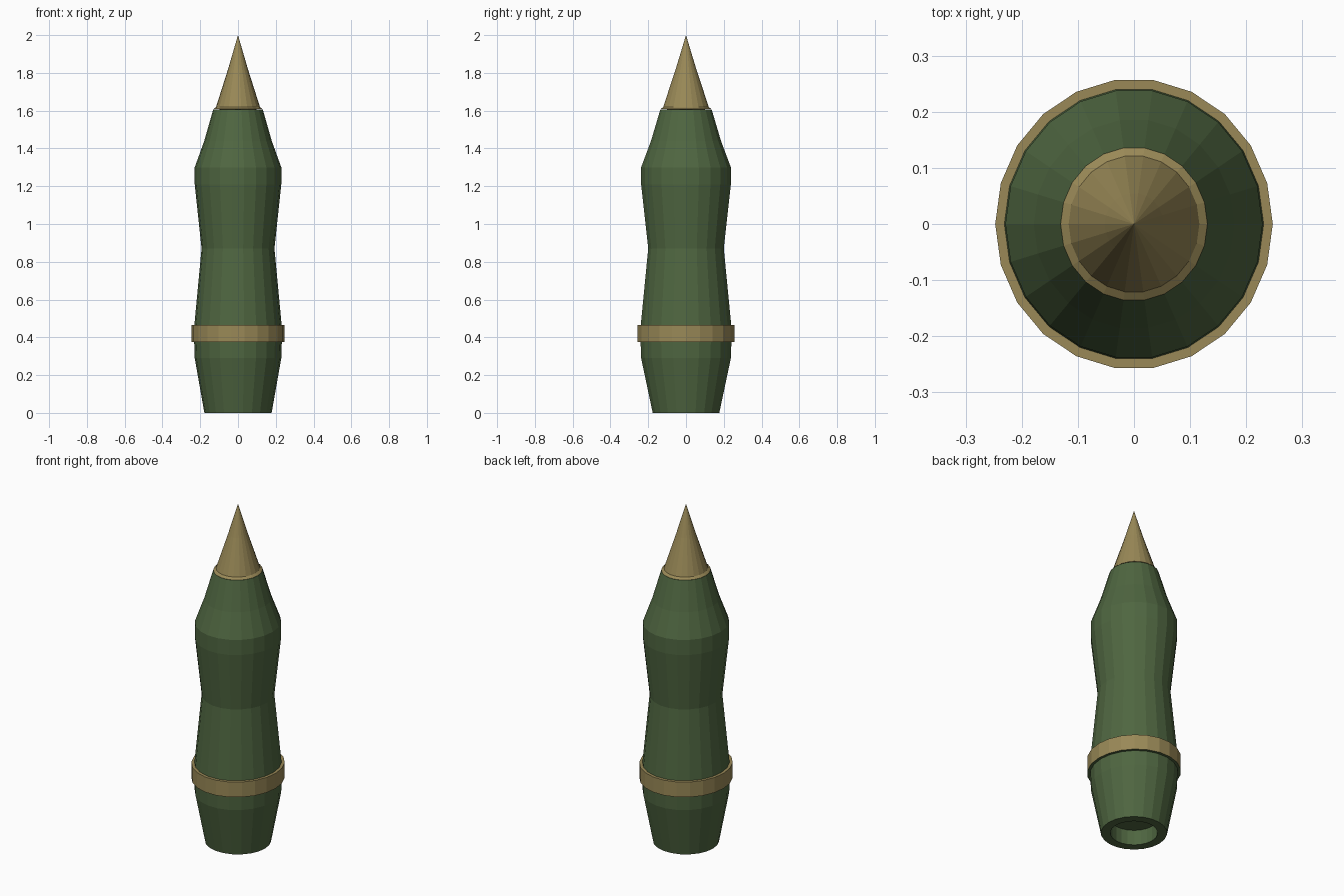
import bpy
import bmesh
from math import cos, sin, tau

SIDES = 22
SQUASH = 0.955  # width relative to depth

cube = bpy.data.objects.get("Cube")
if cube:
    bpy.data.objects.remove(cube, do_unlink=True)


def material(name, rgb):
    mat = bpy.data.materials.new(name)
    mat.use_nodes = True
    colour = (*rgb, 1.0)
    mat.diffuse_color = colour
    mat.node_tree.nodes["Principled BSDF"].inputs["Base Color"].default_value = colour
    return mat


green = material("olive green", (0.078, 0.133, 0.052))
tan = material("brass tan", (0.32, 0.25, 0.095))


def lathe(name, profile, mats, closed=False):
    """Turn (depth radius, z, squash) points around the z axis; radius 0 makes a tip."""
    bm = bmesh.new()
    rings = []
    for r, z, s in profile:
        if r == 0:
            rings.append([bm.verts.new((0, 0, z))] * SIDES)
        else:
            rings.append([bm.verts.new((r * s * cos(tau * i / SIDES), r * sin(tau * i / SIDES), z))
                          for i in range(SIDES)])
    pairs = list(zip(rings, rings[1:]))
    if closed:
        pairs.append((rings[-1], rings[0]))
    for low, high in pairs:
        for i in range(SIDES):
            j = (i + 1) % SIDES
            corners = list(dict.fromkeys((low[i], low[j], high[j], high[i])))
            bm.faces.new(corners)
    bmesh.ops.recalc_face_normals(bm, faces=bm.faces)
    mesh = bpy.data.meshes.new(name)
    bm.to_mesh(mesh)
    bm.free()
    for m in mats:
        mesh.materials.append(m)
    obj = bpy.data.objects.new(name, mesh)
    bpy.context.collection.objects.link(obj)
    return obj


# Shell body with the hollow base
lathe("shell_body", [
    (0, 0.09, 1), (0.128, 0.09, 1), (0.128, 0, 1), (0.178, 0, 1),
    (0.240, 0.29, SQUASH), (0.243, 0.38, SQUASH), (0.242, 0.465, SQUASH),
    (0.202, 0.87, SQUASH), (0.240, 1.21, SQUASH), (0.240, 1.30, SQUASH),
    (0.187, 1.44, SQUASH), (0.137, 1.607, SQUASH), (0, 1.607, 1),
], [green])

# Pointed nose with its narrow shoulder
lathe("nose_cone", [
    (0, 1.606, 1), (0.137, 1.608, SQUASH), (0.122, 1.619, SQUASH),
    (0.055, 1.82, SQUASH), (0, 2.0, 1),
], [tan])

# Driving band, with a green underside
band = lathe("driving_band", [
    (0.235, 0.375, SQUASH), (0.259, 0.375, SQUASH),
    (0.259, 0.465, SQUASH), (0.235, 0.465, SQUASH),
], [tan, green], closed=True)
for face in band.data.polygons:
    if face.normal.z < -0.5:
        face.material_index = 1
